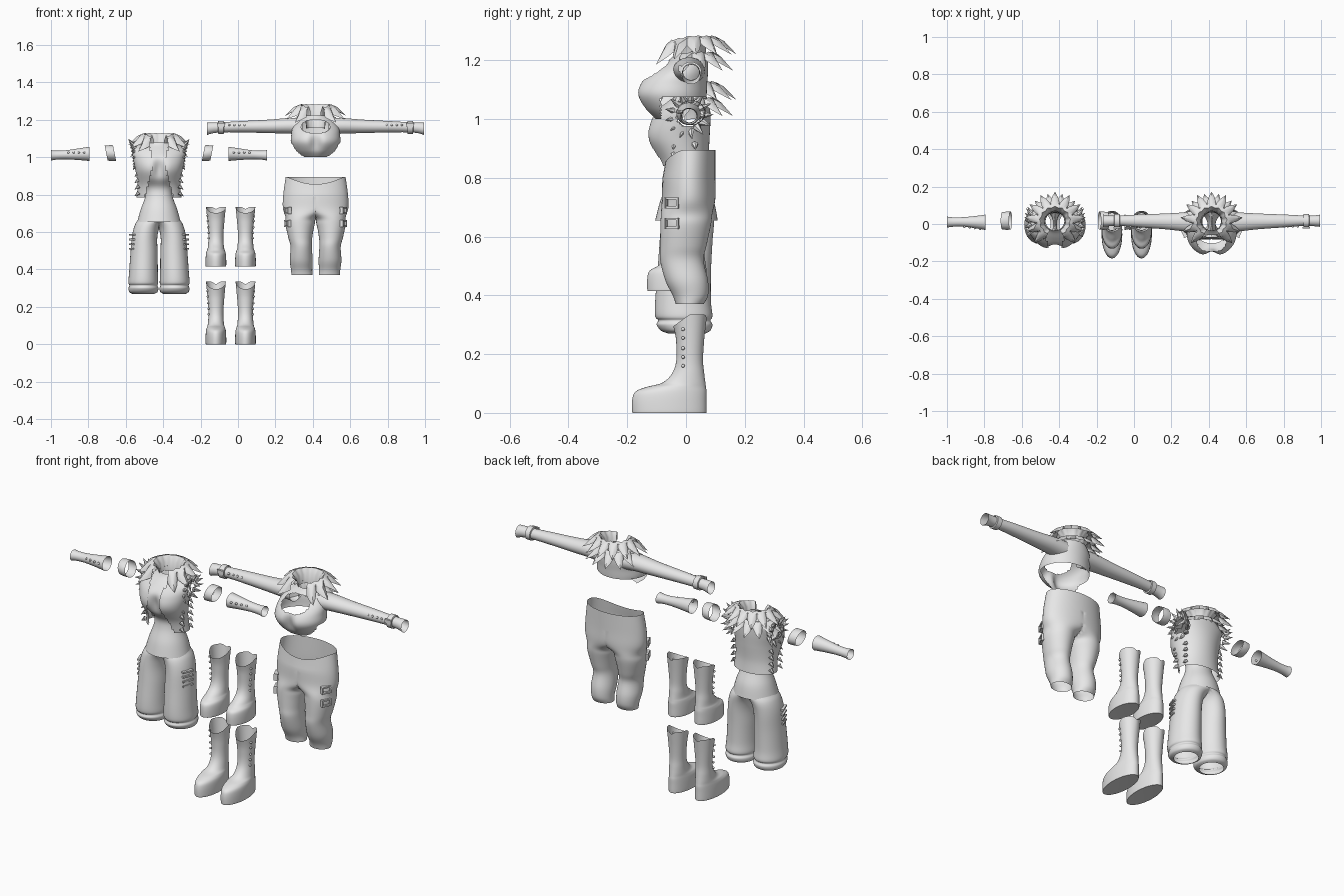
import bpy, bmesh
from math import sin, cos, pi, radians, exp
from mathutils import Vector, Matrix

cube = bpy.data.objects.get("Cube")
if cube:
    bpy.data.objects.remove(cube)

GREY = (0.8, 0.8, 0.8, 1)
cloth = bpy.data.materials.new("plain_grey")
cloth.use_nodes = True
cloth.diffuse_color = GREY
cloth.node_tree.nodes["Principled BSDF"].inputs["Base Color"].default_value = GREY

LEFT_SET, RIGHT_SET, BOOTS = -0.4225, 0.415, -0.039


def finish(name, bm, cx, z=0, mirror=False):
    """Turn a bmesh into a smooth object, mirrored about its own centre if wanted."""
    bmesh.ops.remove_doubles(bm, verts=bm.verts, dist=0.0002)
    bmesh.ops.recalc_face_normals(bm, faces=bm.faces)
    mesh = bpy.data.meshes.new(name)
    bm.to_mesh(mesh)
    bm.free()
    mesh.materials.append(cloth)
    ob = bpy.data.objects.new(name, mesh)
    ob.location = (cx, 0, z)
    bpy.context.collection.objects.link(ob)
    if mirror:
        ob.modifiers.new("pair", "MIRROR").merge_threshold = 0.001
    bpy.ops.object.select_all(action="DESELECT")
    ob.select_set(True)
    bpy.context.view_layer.objects.active = ob
    bpy.ops.object.shade_smooth_by_angle(angle=radians(45))
    return ob


def smooth_keys(keys, steps):
    """Catmull-Rom interpolation of the section table."""
    k = [keys[0]] + list(keys) + [keys[-1]]
    out = []
    for i in range(1, len(k) - 2):
        for s in range(steps):
            t = s / steps
            out.append([0.5 * (2 * b + (c - a) * t + (2 * a - 5 * b + 4 * c - d) * t * t
                               + (3 * b - a - 3 * c + d) * t ** 3)
                        for a, b, c, d in zip(*k[i - 1:i + 3])])
    return out + [list(keys[-1])]


def loft(name, keys, cx, axis="z", z=0, mirror=False, clamp=False,
         warp=None, cut=None, cap=False, seg=48, steps=5):
    """Open tube through oval sections: (position, centre, radius, y front, y back)."""
    bm = bmesh.new()
    rings = []
    for t, c, r, y0, y1 in smooth_keys(keys, steps):
        ring = []
        for i in range(seg):
            a = 2 * pi * i / seg
            p, y = c + r * cos(a), (y0 + y1) / 2 + (y1 - y0) / 2 * sin(a)
            if clamp:
                p = max(p, 0)
            co = Vector((p, y, t) if axis == "z" else (t, y, p))
            ring.append(bm.verts.new(warp(co) if warp else co))
        rings.append(ring)
    for lo, hi in zip(rings, rings[1:]):
        for i in range(seg):
            j = (i + 1) % seg
            bm.faces.new((lo[i], lo[j], hi[j], hi[i]))
    if cap:
        bm.faces.new(rings[0])
    gone = [f for f in bm.faces
            if (clamp and all(v.co.x < 1e-5 for v in f.verts))
            or (cut and cut(f.calc_center_median()))]
    bmesh.ops.delete(bm, geom=gone, context="FACES")
    return finish(name, bm, cx, z, mirror)


def studs(name, points, cx, z=0, r=0.006):
    bm = bmesh.new()
    for p in points:
        bmesh.ops.create_uvsphere(bm, u_segments=10, v_segments=6, radius=r,
                                  matrix=Matrix.Translation(p))
    finish(name, bm, cx, z, True)


def tufts(name, items, cx):
    """Pointed fur locks: (base, direction, length, width)."""
    bm = bmesh.new()
    for base, way, length, width in items:
        way = Vector(way).normalized()
        m = (Matrix.Translation(Vector(base) + way * length / 2)
             @ way.to_track_quat("Z", "Y").to_matrix().to_4x4())
        bmesh.ops.create_cone(bm, segments=6, radius1=width, radius2=0.0005, depth=length, matrix=m)
    finish(name, bm, cx, 0, True)


def bars(name, items, cx):
    """Small strap bars: (centre, size, turn about z)."""
    bm = bmesh.new()
    for c, size, turn in items:
        m = Matrix.Translation(c) @ Matrix.Rotation(turn, 4, "Z") @ Matrix.Diagonal((*size, 1))
        bmesh.ops.create_cube(bm, size=1, matrix=m)
    finish(name, bm, cx, 0, True)


def collar(name, cx, z0):
    """Two layers of a flaring ruff with a zigzag rim, open at the front."""
    profile = [(.05, 0), (.055, .045), (.075, .075), (.1, .07), (.122, .045)]
    for tag, dz, scale, reach, locks in (("upper", 0, 1, 152, 11), ("lower", -.055, .95, 115, 8)):
        bm = bmesh.new()
        cols = []
        for i in range(locks * 4 + 1):
            phi = radians(reach) * (i / (locks * 2) - 1)
            jag = 1 - abs(i % 4 - 2) / 2
            front = max(0, -cos(phi))
            col = []
            for k, (r, h) in enumerate(profile):
                w = (k / 4) ** 3
                r = scale * (r + w * (.036 * jag - .022 * (1 - jag)))
                h = h - w * (.035 * jag + .035 * front) - .012 * front
                col.append(bm.verts.new((r * sin(phi) * 1.05, .015 + r * cos(phi), h + dz)))
            cols.append(col)
        for a, b in zip(cols, cols[1:]):
            for k in range(4):
                bm.faces.new((a[k], b[k], b[k + 1], a[k + 1]))
        finish(f"{name}_{tag}", bm, cx, z0)


def cleavage(z_mid):
    def warp(co):
        if co.y < 0:
            co.y += .03 * exp(-(co.x / .03) ** 2 - ((co.z - z_mid) / .05) ** 2)
        return co
    return warp


# Cropped top with an open neckline and a hem that is higher at the back
def crop_cut(p):
    hem = 1.075 if p.y > -.085 else 0
    neck = p.y < 0 and (p.x / .078) ** 2 + ((p.z - 1.165) / .036) ** 2 < 1
    return p.z < hem or neck


loft("crop_top", [(1.0, 0, .085, -.105, .05), (1.035, 0, .115, -.145, .065),
                  (1.08, 0, .132, -.172, .07), (1.12, 0, .13, -.162, .072),
                  (1.16, 0, .122, -.12, .075), (1.2, 0, .09, -.06, .075),
                  (1.225, 0, .052, -.035, .07)],
     RIGHT_SET, warp=cleavage(1.08), cut=crop_cut, seg=72, steps=8)
loft("sleeves", [(.07, 1.165, .045, -.045, .065), (.14, 1.168, .042, -.04, .062),
                 (.25, 1.165, .036, -.028, .056), (.4, 1.163, .03, -.017, .05),
                 (.5, 1.16, .027, -.01, .045), (.55, 1.157, .029, -.012, .046),
                 (.58, 1.152, .033, -.015, .05)], RIGHT_SET, "x", mirror=True)
loft("sleeve_straps", [(.49, 1.16, .028, -.012, .047), (.492, 1.16, .035, -.02, .053),
                       (.52, 1.16, .035, -.02, .053), (.522, 1.16, .028, -.012, .047)],
     RIGHT_SET, "x", mirror=True, steps=1)
bars("sleeve_buckles", [((.505, -.02, 1.172), (.04, .01, .02), 0)], RIGHT_SET)
studs("sleeve_studs", [(.38 + .027 * i, -.014, 1.172) for i in range(4)], RIGHT_SET)
collar("crop_collar", RIGHT_SET, 1.21)


# Fitted trousers with a dipped waist
def waist_dip(co):
    if co.y < 0 and co.z > .8:
        co.z -= .045 * (co.y / .075) ** 2 * (co.z - .8) / .095
    return co


loft("fitted_trousers", [(.895, 0, .16, -.07, .1), (.8, 0, .173, -.08, .1),
                         (.73, .015, .16, -.082, .1), (.68, .073, .088, -.085, .09),
                         (.64, .083, .078, -.087, .085), (.57, .082, .064, -.088, .07),
                         (.52, .077, .057, -.088, .06), (.45, .077, .061, -.07, .075),
                         (.4, .075, .057, -.045, .075), (.37, .073, .056, -.035, .06)],
     RIGHT_SET, mirror=True, clamp=True, warp=waist_dip)
thigh = []
for z in (.73, .70, .66, .63):
    thigh.append(((.148, -.047, z), (.02, .05, .008), -.45))
for z in (.715, .645):
    for y in (-.068, -.026):
        thigh.append(((.148 + .4 * (y + .047), y, z), (.02, .007, .035), -.45))
bars("thigh_straps", thigh, RIGHT_SET)


# Tunic with a flared hem under an open vest
def armhole(p):
    return abs(p.x) > .085 and (p.y - .01) ** 2 + (p.z - 1.015) ** 2 < .042 ** 2


def vest_cut(p):
    gap = .03 + .3 * abs(p.z - .97) ** 1.1
    return armhole(p) or (p.y < 0 and abs(p.x) < gap)


loft("tunic", [(.655, 0, .116, -.105, .108), (.72, 0, .098, -.088, .095),
               (.79, 0, .073, -.062, .065), (.84, 0, .073, -.062, .058),
               (.89, 0, .098, -.105, .064), (.94, 0, .115, -.13, .07),
               (.99, 0, .118, -.12, .075), (1.03, 0, .112, -.082, .075),
               (1.062, 0, .078, -.047, .072), (1.08, 0, .05, -.035, .07)],
     LEFT_SET, warp=cleavage(.94), cut=armhole, seg=72)
loft("vest", [(.785, 0, .12, -.075, .082), (.85, 0, .114, -.092, .076),
              (.93, 0, .126, -.136, .08), (.99, 0, .138, -.126, .083),
              (1.04, 0, .145, -.09, .082), (1.072, 0, .1, -.056, .08)],
     LEFT_SET, warp=cleavage(.94), cut=vest_cut, seg=72, steps=8)
collar("vest_collar", LEFT_SET, 1.055)
fur = []
for i in range(13):
    a = 2 * pi * i / 13
    fur.append(((.122 + .012 * sin(a), .01 + .046 * cos(a), 1.015 + .05 * sin(a)),
                (.7, cos(a), .8 * sin(a)), .045, .014))
tufts("armhole_fur", fur, LEFT_SET)
tufts("vest_side_fur", [((.108, y, z), (1, y * 4, -.8), .03, .012)
                        for z in (.81, .845, .88, .915) for y in (-.04, .03)], LEFT_SET)

# Baggy trousers with rolled cuffs
loft("baggy_trousers", [(.74, 0, .09, -.06, .075), (.68, 0, .105, -.08, .095),
                        (.64, .055, .073, -.085, .095), (.58, .076, .068, -.09, .09),
                        (.48, .08, .073, -.097, .085), (.38, .083, .077, -.105, .085),
                        (.33, .084, .08, -.105, .09), (.315, .083, .075, -.095, .083),
                        (.3, .083, .08, -.1, .09), (.28, .083, .076, -.085, .083),
                        (.27, .083, .06, -.06, .065)], LEFT_SET, mirror=True, clamp=True)
bars("leg_straps", [((.142, -.035, z), (.016, .06, .009), -.35)
                    for z in (.585, .56, .535, .51)], LEFT_SET)


# Forearm guards and upper arm bands
def lean(co):
    co.x += .2 * (co.z - 1.02)
    return co


loft("forearm_guards", [(.372, 1.018, .038, -.032, .05), (.43, 1.016, .031, -.022, .042),
                        (.5, 1.013, .024, -.014, .036), (.55, 1.011, .024, -.015, .036),
                        (.578, 1.01, .028, -.02, .04)], LEFT_SET, "x", mirror=True)
studs("guard_studs", [(.4 + .028 * i, -.026 + .0035 * i, 1.025) for i in range(4)], LEFT_SET)
loft("arm_bands", [(.237, 1.022, .042, -.03, .066), (.26, 1.022, .042, -.031, .066),
                   (.282, 1.022, .04, -.028, .063)], LEFT_SET, "x", mirror=True, warp=lean)


# Two pairs of boots, cut lower at the front rim
def boot_rim(co):
    if co.z > .25:
        k = (co.z - .25) / .085
        co.z -= k * (.04 * max(0, -(co.y - .012) / .055)
                     + (.014 * exp(-(co.x - .079) ** 2 / .0002) if co.y > .03 else 0))
    return co


for tag, z, toe, tall in (("lower", 0, 1, 1), ("upper", .415, .72, .955)):
    keys = [(0, .052, -.18, .068), (.004, .055, -.183, .07), (.045, .055, -.183, .07),
            (.072, .053, -.172, .07), (.088, .049, -.135, .068), (.103, .044, -.08, .066),
            (.135, .041, -.047, .062), (.18, .04, -.033, .058), (.25, .045, -.034, .062),
            (.335, .053, -.043, .07)]
    loft(f"{tag}_boots", [(h * tall, .079, r, y0 * toe if h < .1 else y0, y1)
                          for h, r, y0, y1 in keys],
         BOOTS, z=z, mirror=True, warp=boot_rim, cap=True)
    studs(f"{tag}_boot_studs", [(.119 + .06 * max(0, h - .18), -.01, h * tall)
                                for h in (.16, .19, .22, .255, .285)], BOOTS, z)
